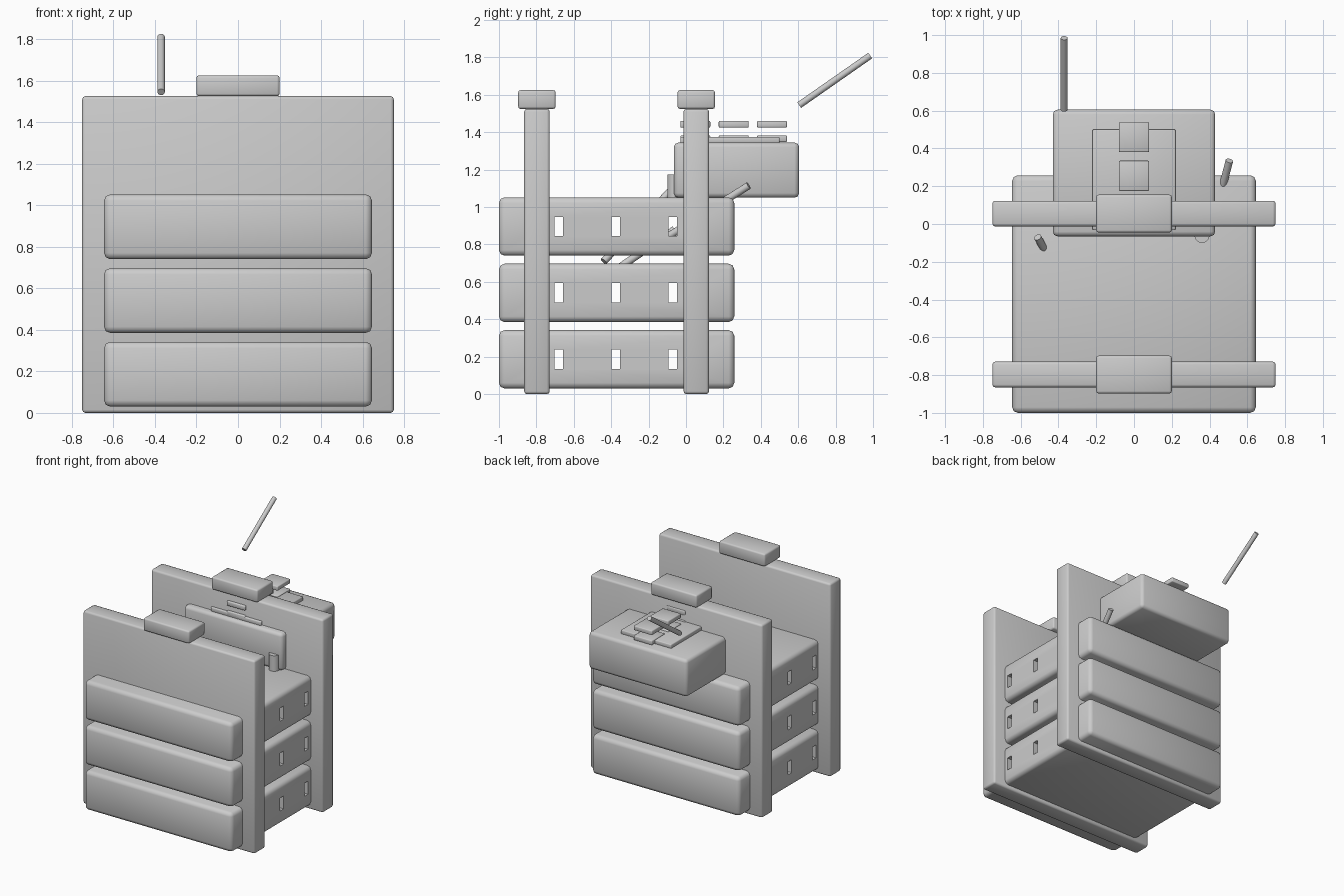
import bpy
import bmesh
from mathutils import Vector

cube = bpy.data.objects.get("Cube")
if cube:
    bpy.data.objects.remove(cube, do_unlink=True)

grey = bpy.data.materials.new("plain grey")
grey.use_nodes = True
colour = (0.6, 0.6, 0.6, 1)
grey.diffuse_color = colour
grey.node_tree.nodes["Principled BSDF"].inputs["Base Color"].default_value = colour


def make_object(name, bm):
    mesh = bpy.data.meshes.new(name)
    bm.to_mesh(mesh)
    bm.free()
    mesh.materials.append(grey)
    obj = bpy.data.objects.new(name, mesh)
    bpy.context.collection.objects.link(obj)
    return obj


def box(name, low, high, bevel=0.0):
    """Box between two corners, with softened and smooth shaded edges."""
    low, high = Vector(low), Vector(high)
    bm = bmesh.new()
    bmesh.ops.create_cube(bm, size=1)
    bmesh.ops.scale(bm, vec=high - low, verts=bm.verts)
    bmesh.ops.translate(bm, vec=(low + high) / 2, verts=bm.verts)
    if bevel:
        bmesh.ops.bevel(bm, geom=bm.edges[:], offset=bevel, segments=2,
                        profile=0.5, affect='EDGES')
        for face in bm.faces:
            face.smooth = True
    return make_object(name, bm)


def rod(name, start, end, radius):
    """Round peg running from start to end."""
    start, end = Vector(start), Vector(end)
    axis = end - start
    bm = bmesh.new()
    bmesh.ops.create_cone(bm, cap_ends=True, segments=16, radius1=radius,
                          radius2=radius, depth=axis.length)
    bmesh.ops.rotate(bm, matrix=axis.to_track_quat('Z', 'Y').to_matrix(), verts=bm.verts)
    bmesh.ops.translate(bm, vec=(start + end) / 2, verts=bm.verts)
    for face in bm.faces:
        face.smooth = len(face.verts) == 4
    return make_object(name, bm)


# Upright panels with a grip block on each
for name, y in (("front", -0.797), ("rear", 0.055)):
    box(name + "_panel", (-0.75, y - 0.068, 0), (0.75, y + 0.068, 1.525), 0.015)
    box(name + "_grip", (-0.2, y - 0.1, 1.525), (0.2, y + 0.1, 1.625), 0.012)

# Three stacked beams with slots running right through
for i, z in enumerate((0.03, 0.385, 0.74)):
    beam = box(f"beam_{i + 1}", (-0.645, -1, z), (0.645, 0.258, z + 0.312), 0.03)
    for j in range(3):
        y = -0.68 + 0.305 * j
        cutter = box(f"slot_cutter_{i}_{j}", (-1, y - 0.023, z + 0.105),
                     (1, y + 0.023, z + 0.208))
        cutter.hide_render = True
        cutter.hide_viewport = True
        cutter.hide_set(True)
        cut = beam.modifiers.new("slot", 'BOOLEAN')
        cut.operation = 'DIFFERENCE'
        cut.solver = 'EXACT'
        cut.object = cutter

# Rear box with lid plate and flat keys
box("rear_box", (-0.43, -0.065, 1.05), (0.43, 0.605, 1.345), 0.025)
box("lid_plate", (-0.22, -0.03, 1.34), (0.22, 0.5, 1.375), 0.006)
for i in range(3):
    y = 0.05 + 0.205 * i
    for level, z in (("upper", 1.425), ("lower", 1.347)):
        box(f"{level}_key_{i + 1}", (-0.08, y - 0.08, z), (0.08, y + 0.08, z + 0.036), 0.006)

# Pegs
rod("floating_rod", (-0.37, 0.605, 1.545), (-0.37, 0.985, 1.81), 0.018)
rod("right_peg", (-0.51, -0.07, 1.1), (-0.31, -0.44, 0.71), 0.02)
rod("left_peg", (0.505, 0.335, 1.115), (0.39, -0.1, 0.84), 0.02)
rod("inner_peg", (0.3, -0.06, 0.88), (0.3, -0.38, 0.66), 0.02)
rod("short_post", (0.36, -0.06, 1.0), (0.36, -0.06, 1.175), 0.04)
